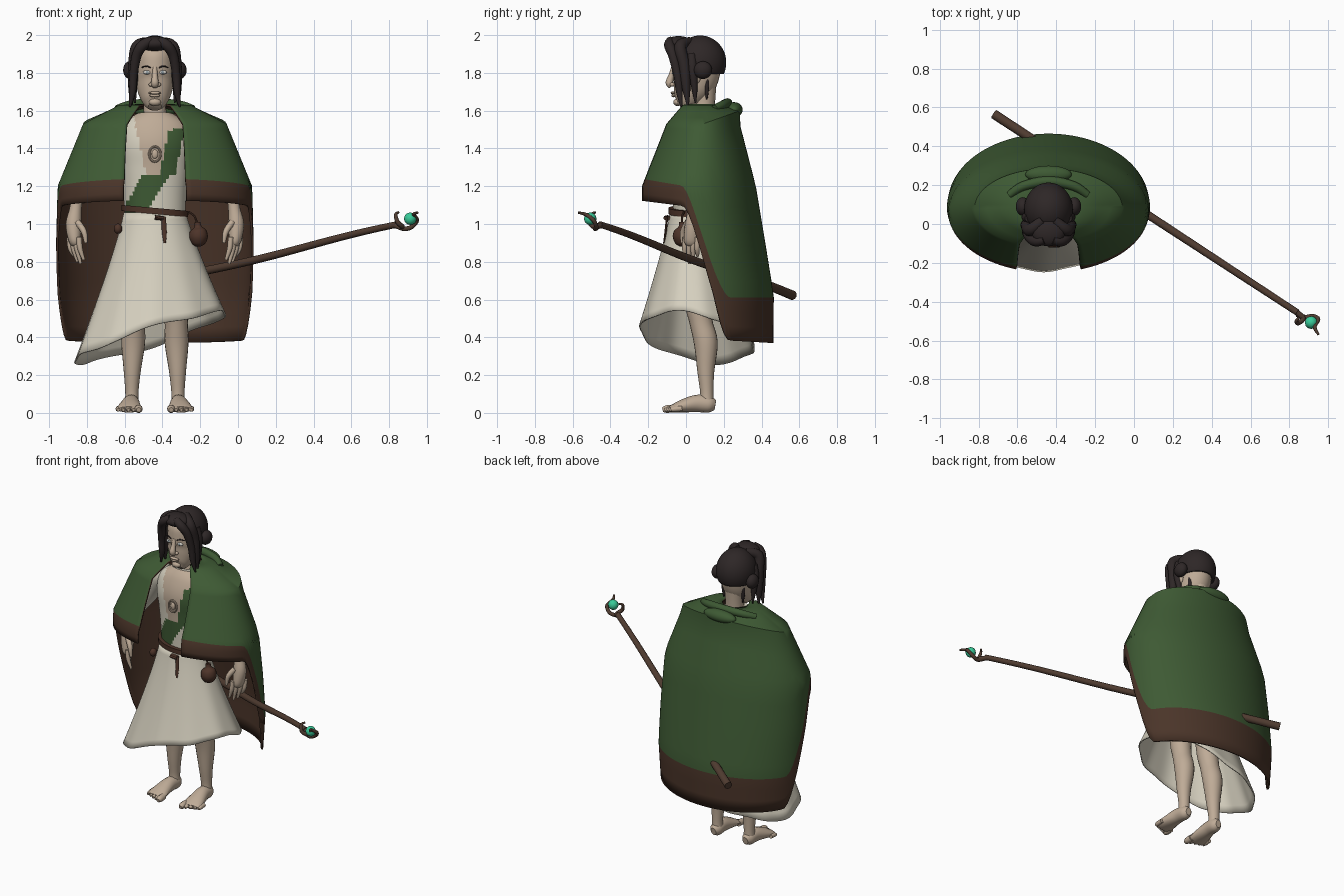
import bpy, bmesh
from math import sin, cos, pi, radians
from mathutils import Vector

if "Cube" in bpy.data.objects:
    bpy.data.objects.remove(bpy.data.objects["Cube"])

CX = -0.44  # the figure stands off-centre, the staff reaches to the other side
TAU = 2 * pi


def material(name, *rgb):
    m = bpy.data.materials.new(name)
    m.use_nodes = True
    m.diffuse_color = (*rgb, 1)
    m.node_tree.nodes["Principled BSDF"].inputs["Base Color"].default_value = (*rgb, 1)
    return m


SKIN = material("skin", .52, .41, .31)
CREAM = material("cream cloth", .67, .63, .52)
GREEN = material("green cloth", .048, .102, .034)
BROWN = material("brown lining", .069, .035, .022)
LEATHER = material("leather", .075, .034, .022)
WOOD = material("staff wood", .08, .045, .03)
HAIR = material("dark hair", .027, .020, .020)
GEM = material("green crystal", .04, .60, .32)
WHITE = material("eye white", .62, .60, .56)
IRIS = material("pale iris", .30, .36, .38)


def finish(name, bm, mats, rule=None, normals=True):
    if normals:
        bmesh.ops.recalc_face_normals(bm, faces=bm.faces)
    if rule:
        for f in bm.faces:
            f.material_index = rule(f.calc_center_median())
    me = bpy.data.meshes.new(name)
    bm.to_mesh(me)
    bm.free()
    for m in mats:
        me.materials.append(m)
    ob = bpy.data.objects.new(name, me)
    bpy.context.collection.objects.link(ob)
    return ob


def spline(pts, n):
    """Catmull-Rom resampling of points of any dimension."""
    p = [Vector(q) for q in (pts[0], *pts, pts[-1])]
    out = []
    for a, b, c, d in zip(p, p[1:], p[2:], p[3:]):
        for k in range(n):
            t = k / n
            out.append(b + (c - a) * (t / 2) + (a * 2 - b * 5 + c * 4 - d) * (t * t / 2)
                       + (b * 3 - a - c * 3 + d) * (t ** 3 / 2))
    return out + [p[-1]]


def tube(name, pts, mats, s=1, seg=16, n=5, rule=None):
    """Sweep an ellipse along (x, y, z, width[, depth]); x is from the body axis, times side s."""
    path = spline([(CX + s * p[0], p[1], p[2], p[3], p[-1]) for p in pts], n)
    bm, rings, side = bmesh.new(), [], None
    for i, p in enumerate(path):
        t = (path[min(i + 1, len(path) - 1)].to_3d() - path[max(i - 1, 0)].to_3d()).normalized()
        side = side or Vector((0, 1, 0) if abs(t.x) > .8 else (1, 0, 0))
        side = (side - t * side.dot(t)).normalized()
        up = t.cross(side)
        rings.append([bm.verts.new(p.to_3d() + side * max(p[3], .002) * cos(TAU * k / seg)
                                   + up * max(p[4], .002) * sin(TAU * k / seg)) for k in range(seg)])
    for a, b in zip(rings, rings[1:]):
        for k in range(seg):
            bm.faces.new((a[k], a[k - 1], b[k - 1], b[k]))
    bm.faces.new(rings[0])
    bm.faces.new(rings[-1])
    return finish(name, bm, mats, rule)


def ball(name, at, r, mats, s=1, seg=24, cut=None):
    bm = bmesh.new()
    bmesh.ops.create_uvsphere(bm, u_segments=seg, v_segments=seg * 2 // 3, radius=1)
    for v in bm.verts:
        v.co = (CX + s * at[0] + v.co.x * r[0], at[1] + v.co.y * r[1], at[2] + v.co.z * r[2])
    if cut:
        gone = [f for f in bm.faces if cut(f.calc_center_median())]
        bmesh.ops.delete(bm, geom=gone, context="FACES")
    return finish(name, bm, mats)


def sheet(name, point, nu, nv, mats, thick, brown_row=None):
    """Cloth grid running around the body (u) and down (v), thickened inward."""
    bm = bmesh.new()
    g = [[bm.verts.new(point(i / nu, j)) for j in range(nv + 1)] for i in range(nu + 1)]
    for i in range(nu):
        for j in range(nv):
            f = bm.faces.new((g[i][j], g[i][j + 1], g[i + 1][j + 1], g[i + 1][j]))
            f.material_index = int(brown_row is not None and j >= brown_row)
    bmesh.ops.remove_doubles(bm, verts=bm.verts, dist=1e-5)
    ob = finish(name, bm, mats, normals=False)
    mod = ob.modifiers.new("thickness", "SOLIDIFY")
    mod.thickness, mod.offset = thick, -1
    mod.material_offset = mod.material_offset_rim = len(mats) - 1
    return ob


def mix(a, b, t):
    return a + (b - a) * t


# Cape rings: (z, half width, front y, back y, opening angle) over the shoulders, then down to the hem
YOKE = [(1.635, .085, 0, .165, .75), (1.63, .19, -.03, .2, .45), (1.53, .38, -.12, .285, .4)]
CAPE = [(1.53, .38, -.12, .285), (1.2, .515, -.25, .37), (.9, .523, -.25, .42),
        (.62, .518, -.25, .465), (.37, .5, -.25, .462)]


def cape_point(u, j):
    a = .33 + (TAU - .66) * u
    d = min(max((.1 - .36 * cos(a)) / .23, 0), 1)
    d = d * d * (3 - 2 * d)
    green = mix(1.19 + .05 * cos(a), .61, d)
    brown = mix(1.085 + .04 * cos(a), .39 + .02 * cos(a), d)
    top = 1.53 + .07 * max(0, -cos(a))
    if j <= 4:
        hi, lo = YOKE[j // 3], YOKE[j // 3 + 1]
        t = j / 2 if j < 3 else (j - 2) / 3
        z = mix(hi[0], lo[0] if j < 3 else top, t)
        rx, yf, yb, gap = (mix(hi[k], lo[k], t) for k in (1, 2, 3, 4))
    else:
        t = (j - 5) / 12
        z = mix(top, green, t) if t <= 1 else mix(green, brown, (j - 17) / 3)
        gap = mix(.4, .33, min(t, 1))
        zc = min(max(z, .37), 1.53)
        hi, lo = next((p, q) for p, q in zip(CAPE, CAPE[1:]) if zc >= q[0])
        w = (hi[0] - zc) / (hi[0] - lo[0])
        rx, yf, yb = (mix(hi[k], lo[k], w) for k in (1, 2, 3))
    a = gap + (TAU - 2 * gap) * u
    return (CX + rx * sin(a), (yf + yb) / 2 - (yb - yf) / 2 * cos(a), z)


sheet("cape", cape_point, 96, 20, [GREEN, BROWN], .012, brown_row=17)
tube("collar_roll", [(-.2, .15, 1.61, .02), (-.13, .195, 1.63, .024), (0, .22, 1.64, .026),
                     (.13, .195, 1.63, .024), (.2, .15, 1.61, .02)], [GREEN])
ball("folded_hood", (0, .255, 1.605), (.12, .045, .04), [GREEN])


# Skirt: flared, with soft folds and an uneven hem
def skirt_point(u, j):
    a, t = TAU * u, j / 16
    hem = .4 + .05 * cos(a) + .125 * sin(a)
    w = t ** 1.15
    fold = 1 + .012 * w * cos(11 * a)
    return (CX - .025 * w + mix(.165, .4, w) * fold * sin(a),
            mix(.035, .06, w) - mix(.12, .305, w) * fold * cos(a),
            mix(1.06, hem, t) + .01 * w * cos(5 * a))


sheet("skirt", skirt_point, 96, 16, [CREAM], .008)


# Torso: open tunic with a sash bent over the chest
def torso_rule(c):
    x, z = c.x, c.z
    if c.y > .05:
        return 1
    middle = mix(-.53, -.43, (z - 1.1) / .16) if z < 1.26 else mix(-.375, -.325, (z - 1.26) / .24)
    if abs(x - middle) < (.07 if z < 1.26 else .042) and z < 1.5:
        return 2
    return 0 if z > 1.26 and mix(-.495, -.56, (z - 1.3) / .3) < x < middle + .1 * (z > 1.5) else 1


tube("torso", [(0, .05, .98, .16, .115), (0, .05, 1.15, .165, .12), (0, .05, 1.3, .18, .125),
               (0, .05, 1.42, .195, .13), (0, .06, 1.52, .18, .11), (0, .07, 1.58, .1, .08)],
     [SKIN, CREAM, GREEN], seg=72, n=7, rule=torso_rule)
belt = tube("belt", [(0, .04, 1.053, .176, .132), (0, .04, 1.085, .178, .134)], [LEATHER], seg=40, n=1)
for v in belt.data.vertices:
    v.co.z -= .09 * (v.co.x - CX)
tube("belt_knot", [(.0, -.098, 1.035, .022, .012), (.045, -.098, 1.03, .022, .012)], [LEATHER], seg=8)
tube("belt_strap", [(.045, -.1, 1.04, .012, .006), (.05, -.108, .96, .013, .006),
                    (.052, -.117, .9, .006, .004)], [LEATHER], seg=8)
tube("pouch", [(.225, -.02, 1.01, .016), (.228, -.02, .985, .02), (.23, -.02, .965, .043),
               (.23, -.02, .93, .05), (.23, -.02, .895, .035), (.23, -.02, .88, .01)], [LEATHER])
tube("pouch_cord", [(.18, -.01, 1.065, .006), (.21, -.02, 1.04, .006), (.225, -.02, 1.0, .006)], [LEATHER], seg=8)
ball("small_pouch", (-.195, -.02, .975), (.022, .025, .027), [LEATHER])
tube("amulet_ring", [(.03 * sin(TAU * k / 12), -.086, 1.37 + .04 * cos(TAU * k / 12), .006)
                     for k in range(13)], [SKIN], seg=8, n=2)
ball("amulet_stone", (0, -.083, 1.37), (.017, .01, .024), [SKIN])

# Head and face
tube("neck", [(0, .08, 1.5, .075), (0, .09, 1.58, .062), (0, .095, 1.66, .06), (0, .095, 1.78, .07)], [SKIN])
tube("head", [(0, -.03, 1.622, .035, .03), (0, -.01, 1.645, .064, .06), (0, .02, 1.7, .09, .095),
              (0, .045, 1.76, .101, .12), (0, .055, 1.83, .105, .13), (0, .06, 1.9, .103, .125),
              (0, .06, 1.96, .075, .085), (0, .06, 1.98, .03, .03)], [SKIN], seg=32)
tube("nose", [(0, -.066, 1.83, .012), (0, -.078, 1.785, .015), (0, -.088, 1.748, .02), (0, -.076, 1.73, .016)], [SKIN])
ball("upper_lip", (0, -.068, 1.694), (.034, .013, .008), [SKIN])
ball("lower_lip", (0, -.065, 1.68), (.028, .013, .009), [SKIN])
ball("chin", (0, -.045, 1.645), (.032, .022, .02), [SKIN])

# Hair cap, open over the face and cut level at the nape
cap = ball("hair_cap", (0, .075, 1.855), (.125, .138, .143), [HAIR], seg=64,
           cut=lambda c: c.z < 1.79 or (c.y < .0 and c.z < 1.925 - 2.5 * (c.x - CX) ** 2))
shell = cap.modifiers.new("thickness", "SOLIDIFY")
shell.thickness, shell.offset = .025, -1
ball("fringe", (0, -.04, 1.955), (.085, .075, .04), [HAIR])

# Paired parts
for s, side in ((1, "left_"), (-1, "right_")):
    ball(side + "nostril", (.019, -.073, 1.738), (.014, .013, .011), [SKIN], s)
    ball(side + "eye", (.042, -.064, 1.803), (.021, .01, .011), [WHITE], s)
    ball(side + "iris", (.041, -.072, 1.803), (.008, .003, .008), [IRIS], s)
    tube(side + "brow", [(.02, -.072, 1.826, .003), (.045, -.068, 1.836, .004),
                         (.07, -.05, 1.828, .003)], [HAIR], s, seg=8)
    ball(side + "ear", (.105, .05, 1.78), (.014, .028, .04), [SKIN], s)
    # hair buns and hanging locks
    ball(side + "bun", (.132, .09, 1.815), (.036, .048, .047), [HAIR], s)
    tube(side + "fringe_lock", [(.02, -.08, 1.97, .024), (.065, -.088, 1.945, .028), (.097, -.068, 1.89, .026),
                                (.113, -.045, 1.79, .022), (.118, -.035, 1.7, .018), (.132, -.025, 1.62, .005)], [HAIR], s)
    tube(side + "side_lock", [(.03, .02, 1.965, .025), (.092, -.03, 1.94, .032), (.112, -.01, 1.84, .03),
                              (.118, .0, 1.73, .024), (.124, .01, 1.63, .006)], [HAIR], s)
    tube(side + "temple_lock", [(.1, .03, 1.9, .022), (.113, .035, 1.82, .026), (.11, .045, 1.72, .016),
                                (.105, .05, 1.64, .004)], [HAIR], s)
    tube(side + "nape_lock", [(.075, .11, 1.8, .012), (.075, .11, 1.72, .012), (.072, .11, 1.66, .004)], [HAIR], s)
    # arms and hands
    tube(side + "sleeve", [(.13, .07, 1.5, .06), (.2, .07, 1.47, .075), (.3, .08, 1.32, .062),
                           (.385, .06, 1.2, .055), (.415, .04, 1.13, .05)], [CREAM], s)
    tube(side + "palm", [(.41, .045, 1.16, .03, .028), (.42, .04, 1.08, .032, .03), (.43, .035, 1.0, .042, .04),
                         (.425, .03, .92, .034, .042), (.415, .03, .895, .025, .034)], [SKIN], s)
    for k, name in enumerate(("index", "middle", "ring", "little")):
        x, y, tip = .396 + .017 * k, -.004 + .022 * k, (.81, .79, .8, .83)[k]
        tube(side + name + "_finger", [(x + .006, y, .93, .015), (x, y - .003, .87, .014),
                                       (x - .02, y, tip, .008)], [SKIN], s, seg=10)
    tube(side + "thumb", [(.41, .01, 1.01, .018), (.376, -.015, .96, .016), (.365, -.02, .9, .009)], [SKIN], s, seg=10)
    # legs and bare feet
    tube(side + "leg", [(.09, .06, .98, .08), (.108, .06, .62, .07), (.113, .08, .48, .061), (.115, .105, .37, .063),
                        (.12, .105, .22, .045), (.122, .11, .11, .035), (.122, .11, .05, .037)], [SKIN], s, seg=20)
    tube(side + "foot", [(.122, .155, .04, .02, .025), (.122, .125, .045, .04, .043), (.126, .06, .05, .045, .046),
                         (.132, -.01, .038, .057, .036), (.136, -.065, .024, .065, .023), (.138, -.085, .018, .058, .016)], [SKIN], s)
    for k in range(5):
        x, y = .086 + .027 * k, -.124 + .011 * k
        r = .021 if k == 0 else .014
        tube(f"{side}toe_{k + 1}", [(x, y + .06, .023, r), (x, y + .02, .02, r), (x, y, .016, r * .6)], [SKIN], s, seg=10)

# Staff: slightly crooked shaft, curled head and crystal
shaft = []
for k in range(13):
    t = k / 12
    shaft.append((mix(-.28, 1.28, t), mix(.565, -.455, t), mix(.622, .995, t) + .006 * sin(9 * t),
                  mix(.025, .017, t)))
tube("staff_shaft", shaft, [WOOD], seg=12, n=3)
tube("staff_curl", [(1.27, -.45, .993, .016), (1.31, -.485, .985, .014), (1.285, -.51, 1.01, .012),
                    (1.275, -.5, 1.05, .009), (1.29, -.48, 1.062, .006)], [WOOD], seg=10)
tube("staff_hook", [(1.28, -.465, .99, .014), (1.32, -.48, .975, .013), (1.36, -.475, .985, .012),
                    (1.388, -.49, 1.02, .011), (1.37, -.53, 1.05, .01), (1.39, -.57, 1.06, .006)], [WOOD], seg=10)
ball("crystal", (1.352, -.507, 1.028), (.033, .033, .033), [GEM], seg=12)

# Soft shading with sharp edges kept
bpy.ops.object.select_all(action="DESELECT")
for ob in bpy.context.collection.objects:
    if ob.type == "MESH":
        ob.select_set(True)
        bpy.context.view_layer.objects.active = ob
bpy.ops.object.shade_smooth_by_angle(angle=radians(40))
